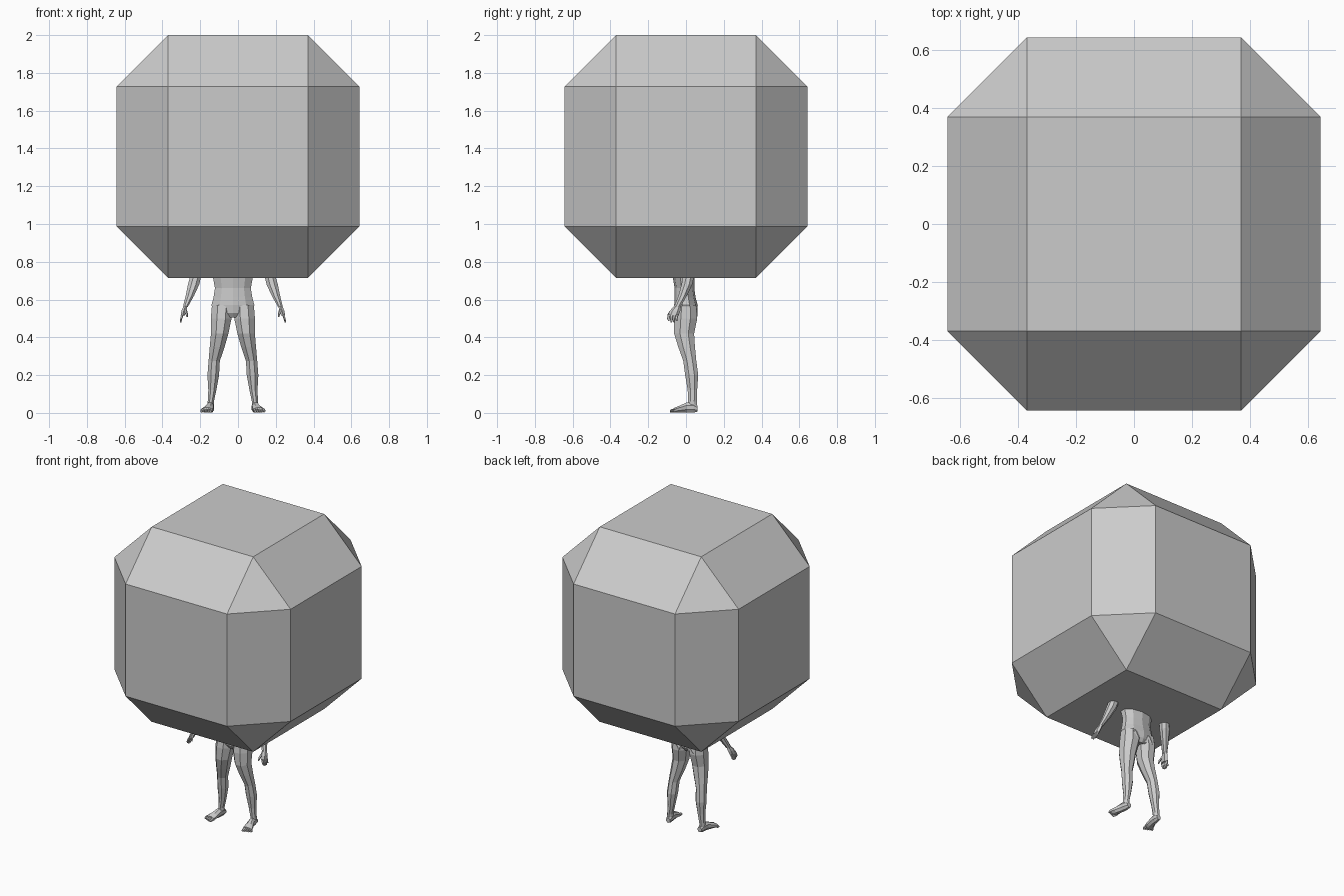
import bpy, bmesh, math
from mathutils import Vector
from itertools import product

CX = -0.027  # body is slightly off-centre


def finish(name, bm):
    bmesh.ops.recalc_face_normals(bm, faces=bm.faces)
    me = bpy.data.meshes.new(name)
    bm.to_mesh(me)
    bm.free()
    ob = bpy.data.objects.new(name, me)
    bpy.context.collection.objects.link(ob)
    return ob


def loft(bm, rings, n=8, axis='z', s=1):
    """Rings are (dx, y, z, half width, half depth); s mirrors across the body."""
    prev = None
    for k, (dx, y, z, a, b) in enumerate(rings):
        cur = []
        for i in range(n):
            t = 2 * math.pi * (i + 0.5) / n
            u, v = a * math.cos(t) * 1.04, b * math.sin(t) * 1.04
            p = (dx + u, y + v, z) if axis == 'z' else (dx + u, y, z + v)
            cur.append(bm.verts.new((CX + s * p[0], p[1], p[2])))
        if prev:
            for i in range(n):
                j = (i + 1) % n
                bm.faces.new((prev[i], prev[j], cur[j], cur[i]))
        if k in (0, len(rings) - 1):
            bm.faces.new(cur)
        prev = cur


# Big faceted head: cube with chamfered edges and corners
bm = bmesh.new()
inner, outer = 0.37, 0.643
for ax in range(3):
    for sg in product((-1, 1), repeat=3):
        p = [inner * q for q in sg]
        p[ax] = outer * sg[ax]
        bm.verts.new((p[0], p[1], p[2] + 2 - outer))
bmesh.ops.convex_hull(bm, input=bm.verts)
bmesh.ops.dissolve_limit(bm, angle_limit=0.02, verts=bm.verts, edges=bm.edges)
finish("faceted_head", bm)

# Torso, continued up inside the block
bm = bmesh.new()
loft(bm, [(0, 0, .505, .035, .04), (0, 0, .53, .10, .055), (0, 0, .57, .115, .06),
          (0, -.005, .61, .104, .054), (0, -.008, .66, .096, .05),
          (0, -.012, .72, .107, .056), (0, -.015, .80, .135, .065),
          (0, -.005, .87, .13, .05), (0, 0, .90, .045, .035)], n=10)
finish("torso", bm)

leg = [(.058, .0, .57, .055, .056), (.062, -.002, .50, .057, .064),
       (.070, -.01, .42, .048, .055), (.083, .003, .35, .041, .046),
       (.099, .020, .275, .031, .036), (.104, .030, .20, .032, .036),
       (.109, .034, .12, .022, .026), (.117, .034, .06, .017, .024),
       (.117, .034, .015, .017, .025)]
foot = [(.115, .062, .022, .014, .016), (.117, .04, .028, .019, .027),
        (.121, .005, .029, .020, .028), (.130, -.03, .021, .027, .020),
        (.138, -.060, .015, .032, .013)]
arm = [(.145, .01, .87, .035, .035), (.175, .02, .80, .032, .035),
       (.195, .015, .73, .030, .030), (.208, .005, .68, .031, .030),
       (.228, -.018, .62, .023, .023), (.252, -.047, .56, .013, .018)]
palm = [(.251, -.045, .565, .012, .018), (.260, -.058, .54, .014, .027),
        (.266, -.068, .515, .012, .027)]

for s, side in ((-1, "right"), (1, "left")):
    # Leg
    bm = bmesh.new()
    loft(bm, leg, s=s)
    finish(side + "_leg", bm)

    # Buttock
    bm = bmesh.new()
    bmesh.ops.create_icosphere(bm, subdivisions=1, radius=1)
    for v in bm.verts:
        v.co = Vector((CX + s * .052 + v.co.x * .052, .02 + v.co.y * .048, .535 + v.co.z * .055))
    finish(side + "_buttock", bm)

    # Foot with toes
    bm = bmesh.new()
    loft(bm, foot, axis='y', s=s)
    for i in range(5):
        x, w = .115 + .012 * i, .009 if i == 0 else .006
        tip = -.086 + .005 * i
        loft(bm, [(x, -.052, .013, w, .011), (x + .003, tip + .008, .011, w, .009),
                  (x + .004, tip, .009, w * .6, .005)], n=6, axis='y', s=s)
    finish(side + "_foot", bm)

    # Arm
    bm = bmesh.new()
    loft(bm, arm, s=s)
    finish(side + "_arm", bm)

    # Hand with fingers and thumb
    bm = bmesh.new()
    loft(bm, palm, n=6, s=s)
    for i in range(4):
        y = -.089 + .014 * i
        low = .478 if i in (1, 2) else .486
        loft(bm, [(.266, y, .522, .007, .008), (.274, y - .004, .50, .006, .007),
                  (.278, y - .002, low, .004, .004)], n=5, s=s)
    loft(bm, [(.252, -.068, .55, .007, .009), (.246, -.088, .527, .007, .008),
              (.243, -.095, .508, .004, .004)], n=5, s=s)
    finish(side + "_hand", bm)
